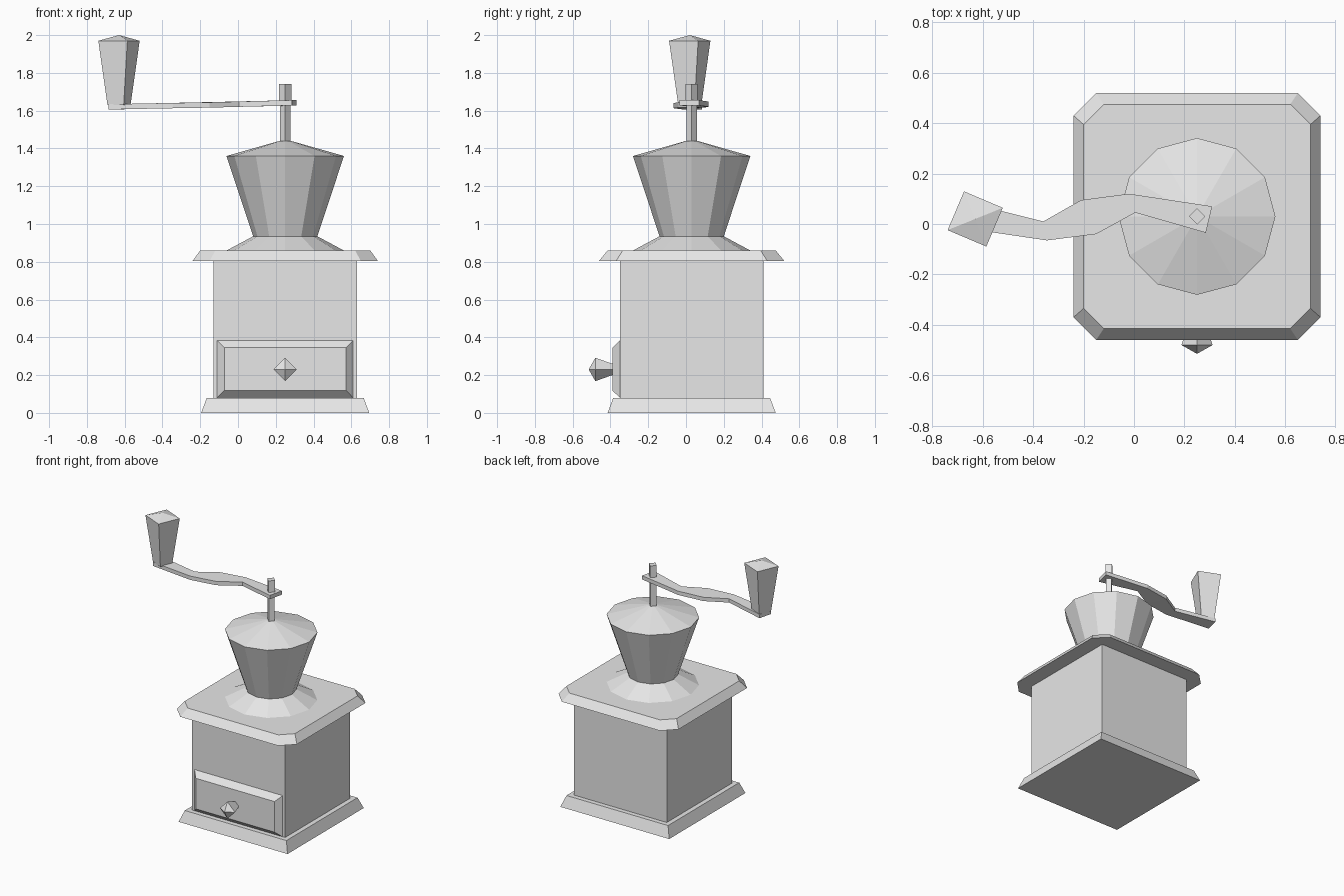
import bpy, bmesh
from math import cos, sin, pi, radians
from mathutils import Vector

cube = bpy.data.objects.get("Cube")
if cube:
    bpy.data.objects.remove(cube, do_unlink=True)

GREY = (0.8, 0.8, 0.8, 1.0)
mat = bpy.data.materials.new("plain grey")
mat.use_nodes = True
mat.diffuse_color = GREY
mat.node_tree.nodes["Principled BSDF"].inputs["Base Color"].default_value = GREY

CX, CY = 0.25, 0.03          # axis of the box, hopper and shaft


def polygon(n, r, turn=0.0):
    """Outline of a regular polygon."""
    return [(r * cos(turn + 2 * pi * i / n), r * sin(turn + 2 * pi * i / n)) for i in range(n)]


def rect(hx, hy, cut=0.0):
    """Outline of a rectangle, with its corners cut off if asked."""
    if not cut:
        return [(hx, hy), (-hx, hy), (-hx, -hy), (hx, -hy)]
    return [(hx, hy - cut), (hx - cut, hy), (cut - hx, hy), (-hx, hy - cut),
            (-hx, cut - hy), (cut - hx, -hy), (hx - cut, -hy), (hx, cut - hy)]


def loft(name, rings, centre=(CX, CY, 0), tip=None, forward=False):
    """Join (height, outline) rings into a solid, closed flat or with a tip.
    With forward, the height runs towards the front instead of up."""
    def place(x, y, h):
        return Vector(centre) + Vector((x, -h, y) if forward else (x, y, h))

    bm = bmesh.new()
    loops = [[bm.verts.new(place(x, y, h)) for x, y in outline] for h, outline in rings]
    for low, high in zip(loops, loops[1:]):
        for i in range(len(low)):
            j = (i + 1) % len(low)
            bm.faces.new((low[i], low[j], high[j], high[i]))
    bm.faces.new(loops[0][::-1])
    if tip is None:
        bm.faces.new(loops[-1])
    else:
        peak = bm.verts.new(place(0, 0, tip))
        last = loops[-1]
        for i in range(len(last)):
            bm.faces.new((last[i], last[(i + 1) % len(last)], peak))
    bmesh.ops.recalc_face_normals(bm, faces=bm.faces[:])
    mesh = bpy.data.meshes.new(name)
    bm.to_mesh(mesh)
    bm.free()
    mesh.materials.append(mat)
    obj = bpy.data.objects.new(name, mesh)
    bpy.context.collection.objects.link(obj)
    return obj


# Wooden box
loft("base_plinth", [(0, rect(0.445, 0.445)), (0.08, rect(0.415, 0.415))])
loft("box_body", [(0.08, rect(0.38, 0.38)), (0.81, rect(0.38, 0.38))])
loft("top_board", [(0.805, rect(0.49, 0.49, 0.09)), (0.86, rect(0.45, 0.445, 0.08))])

# Drawer with its pointed knob
loft("drawer_front", [(0, rect(0.36, 0.152)), (0.04, rect(0.322, 0.113))],
     centre=(CX, -0.35, 0.232), forward=True)
loft("drawer_knob", [(0, polygon(4, 0.03)), (0.09, polygon(4, 0.062))],
     centre=(CX, -0.39, 0.23), tip=0.125, forward=True)

# Metal hopper with flared collar and shallow lid
loft("hopper", [(h, polygon(12, r)) for h, r in
                ((0.86, 0.31), (0.935, 0.17), (1.36, 0.311), (1.44, 0.03))])

# Crank shaft and cap
loft("crank_shaft", [(1.42, polygon(4, 0.028)), (1.65, polygon(4, 0.028))])
loft("shaft_cap", [(1.64, polygon(4, 0.032)), (1.74, polygon(4, 0.032))])

# Curved crank arm: matching points along its back and front edges
back_edge = [(0.31, 0.07), (-0.02, 0.12), (-0.21, 0.095), (-0.36, 0.01), (-0.66, 0.085)]
front_edge = [(0.285, -0.035), (0.005, 0.045), (-0.15, -0.04), (-0.345, -0.065), (-0.685, -0.015)]
bm = bmesh.new()
sections = []
for b, f in zip(back_edge, front_edge):
    z = 1.62 + 0.022 * (b[0] + 0.67)          # arm rises slightly to the shaft
    sections.append([bm.verts.new((x, y, z + dz)) for (x, y), dz in
                     ((b, -0.014), (f, -0.014), (f, 0.014), (b, 0.014))])
for s, t in zip(sections, sections[1:]):
    for i in range(4):
        j = (i + 1) % 4
        bm.faces.new((s[i], s[j], t[j], t[i]))
bm.faces.new(sections[0])
bm.faces.new(sections[-1])
bmesh.ops.recalc_face_normals(bm, faces=bm.faces[:])
arm_mesh = bpy.data.meshes.new("crank_arm")
bm.to_mesh(arm_mesh)
bm.free()
arm_mesh.materials.append(mat)
bpy.context.collection.objects.link(bpy.data.objects.new("crank_arm", arm_mesh))

# Tapered grip at the end of the arm
TURN = radians(22)
loft("crank_grip", [(1.63, polygon(4, 0.066, TURN)), (1.97, polygon(4, 0.118, TURN))],
     centre=(-0.63, 0.02, 0), tip=2.0)
